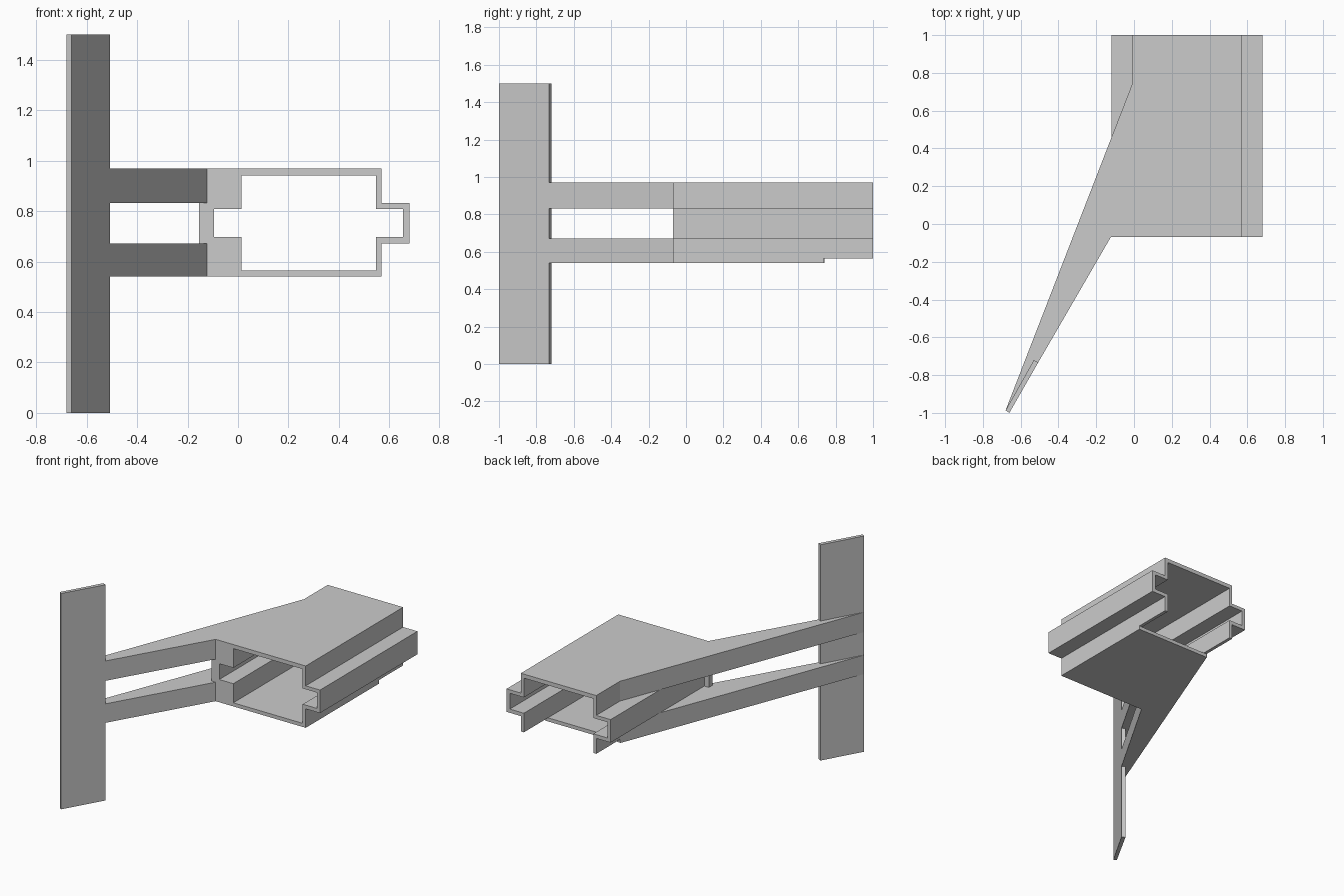
import bpy
import bmesh
from mathutils import Vector

cube = bpy.data.objects.get("Cube")
if cube:
    bpy.data.objects.remove(cube, do_unlink=True)

grey = bpy.data.materials.new("plain_grey")
grey.use_nodes = True
colour = (0.6, 0.6, 0.6, 1)
grey.diffuse_color = colour
grey.node_tree.nodes["Principled BSDF"].inputs["Base Color"].default_value = colour


def prism(name, outline, start, end, axis="Z"):
    """Extrude an XY outline along Z, or an XZ outline along Y."""
    def place(p):
        return (p[0], p[1], start) if axis == "Z" else (p[0], start, p[1])
    bm = bmesh.new()
    face = bm.faces.new([bm.verts.new(place(p)) for p in outline])
    step = Vector((0, 0, end - start)) if axis == "Z" else Vector((0, end - start, 0))
    top = bmesh.ops.extrude_face_region(bm, geom=[face], use_keep_orig=True)
    bmesh.ops.translate(bm, vec=step, verts=[v for v in top["geom"] if isinstance(v, bmesh.types.BMVert)])
    bmesh.ops.recalc_face_normals(bm, faces=bm.faces)
    mesh = bpy.data.meshes.new(name)
    bm.to_mesh(mesh)
    bm.free()
    mesh.materials.append(grey)
    obj = bpy.data.objects.new(name, mesh)
    bpy.context.collection.objects.link(obj)
    return obj


def rect(x0, x1, y0, y1):
    return [(x0, y0), (x1, y0), (x1, y1), (x0, y1)]


FRONT, BACK, FLOOR_END = -0.07, 1.0, 0.735
BOTTOM, FLOOR, TOP = 0.54, 0.565, 0.97
MID = 0.28  # centre line of the channel

# Channel: half profile from the top centre, mirrored about its centre line
outer = [(0.29, TOP), (0.29, 0.832), (0.4, 0.832), (0.4, 0.672), (0.29, 0.672), (0.29, FLOOR)]
inner = [(0.267, FLOOR), (0.267, 0.698), (0.375, 0.698), (0.375, 0.808), (0.267, 0.808), (0.267, 0.942)]
half = outer + inner
profile = [(MID + x, z) for x, z in half] + [(MID - x, z) for x, z in reversed(half)]
prism("channel", profile, FRONT, BACK, "Y")

# Channel floor, stopping short of the back
prism("channel_floor", rect(MID - 0.29, MID + 0.29, FRONT, FLOOR_END), BOTTOM, FLOOR)

# Two tapered arms joining the channel to the upright plate
arm = [(-0.68, -0.987), (-0.01, 0.74), (-0.01, FRONT), (-0.123, FRONT), (-0.507, -0.733), (-0.53, -0.72)]
prism("upper_arm", arm, 0.832, TOP)
prism("lower_arm", arm, BOTTOM, 0.672)

# Small web between the arms at the mouth of the channel
prism("arm_web", rect(-0.155, -0.12, FRONT, FRONT + 0.04), 0.672, 0.832)

# Upright mounting plate
prism("upright_plate", [(-0.68, -0.987), (-0.66, -1), (-0.507, -0.733), (-0.53, -0.72)], 0, 1.5)
